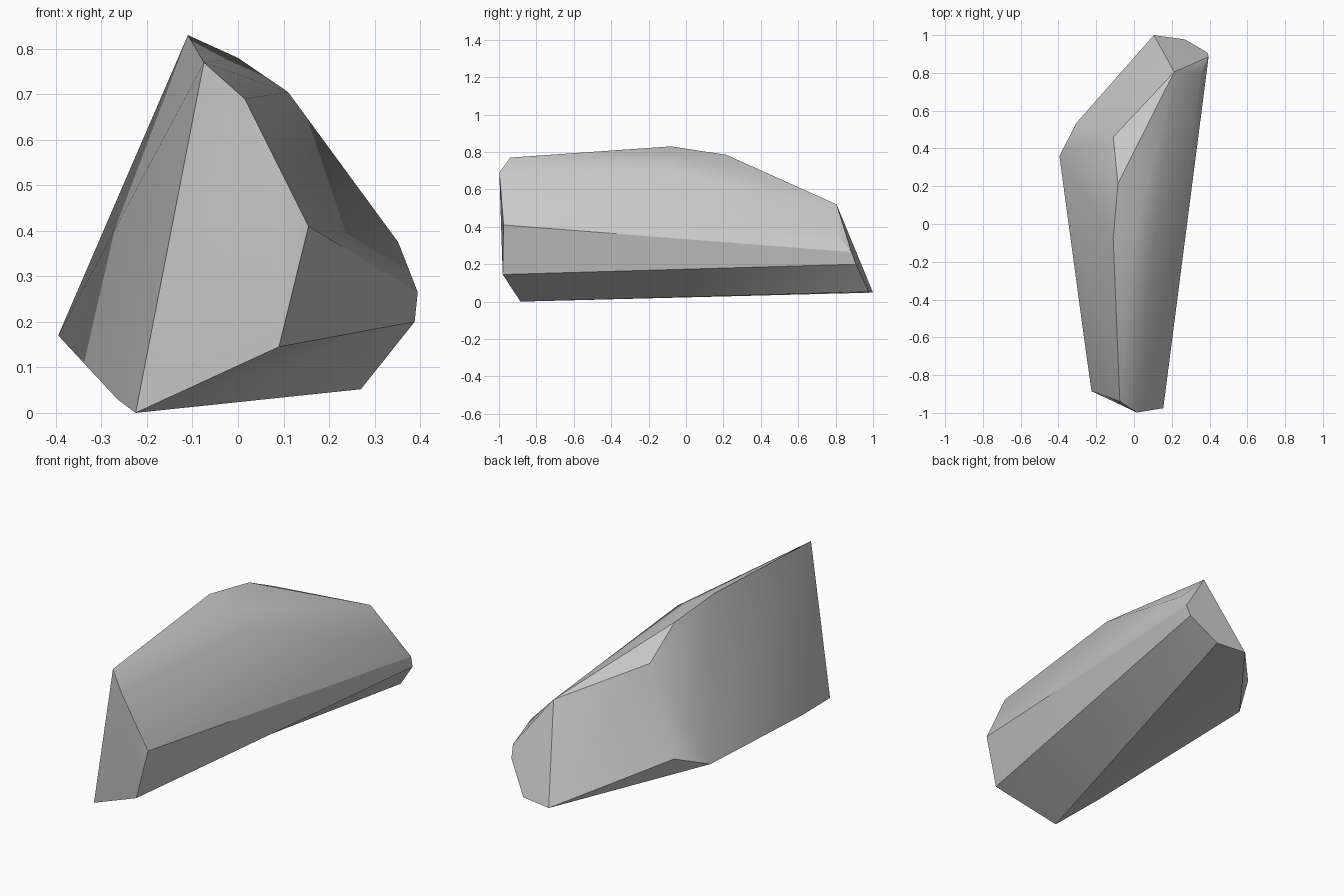
import bpy
import bmesh
import math

cube = bpy.data.objects.get("Cube")
if cube:
    bpy.data.objects.remove(cube, do_unlink=True)

# Corner points of the boulder, grouped by region
front_face = [(-.225, -.885, 0), (.09, -.98, .145), (.155, -.975, .41),
              (.015, -.998, .69), (-.075, -.94, .77)]
crest = [(-.11, -.08, .83), (-.085, .215, .785), (-.11, .46, .665),
         (0, -.06, .78), (.11, -.085, .705)]
back_end = [(.213, .805, .52), (.352, .795, .375), (.395, .885, .265),
            (.388, .908, .2), (.27, .977, .052), (.105, 1, .048)]
left_flank = [(-.395, .36, .17), (-.305, .535, .24), (-.265, -.6, .03)]

# Wrap the corners in a faceted skin
bm = bmesh.new()
for p in front_face + crest + back_end + left_flank:
    bm.verts.new(p)
bmesh.ops.convex_hull(bm, input=bm.verts[:])


def edge_between(p, q):
    ends = [min(bm.verts, key=lambda v: sum((a - b) ** 2 for a, b in zip(v.co, c)))
            for c in (p, q)]
    return bm.edges.get(ends)


# Shallow fold along the lower edge of the underside
fold = edge_between(front_face[1], back_end[4])
if fold:
    bmesh.utils.edge_rotate(fold, True)

# Crisp ridge along the right-hand flank
ridge = edge_between(front_face[2], back_end[2])
if ridge:
    ridge.smooth = False

bmesh.ops.recalc_face_normals(bm, faces=bm.faces[:])
mesh = bpy.data.meshes.new("boulder")
bm.to_mesh(mesh)
bm.free()
rock = bpy.data.objects.new("boulder", mesh)
bpy.context.collection.objects.link(rock)

# Plain grey stone
stone = bpy.data.materials.new("grey_stone")
stone.use_nodes = True
stone.diffuse_color = (.58, .58, .58, 1)
stone.node_tree.nodes["Principled BSDF"].inputs["Base Color"].default_value = (.58, .58, .58, 1)
mesh.materials.append(stone)

# Soft shading with crisp ridges
bpy.ops.object.select_all(action='DESELECT')
rock.select_set(True)
bpy.context.view_layer.objects.active = rock
bpy.ops.object.shade_smooth_by_angle(angle=math.radians(32), keep_sharp_edges=True)
